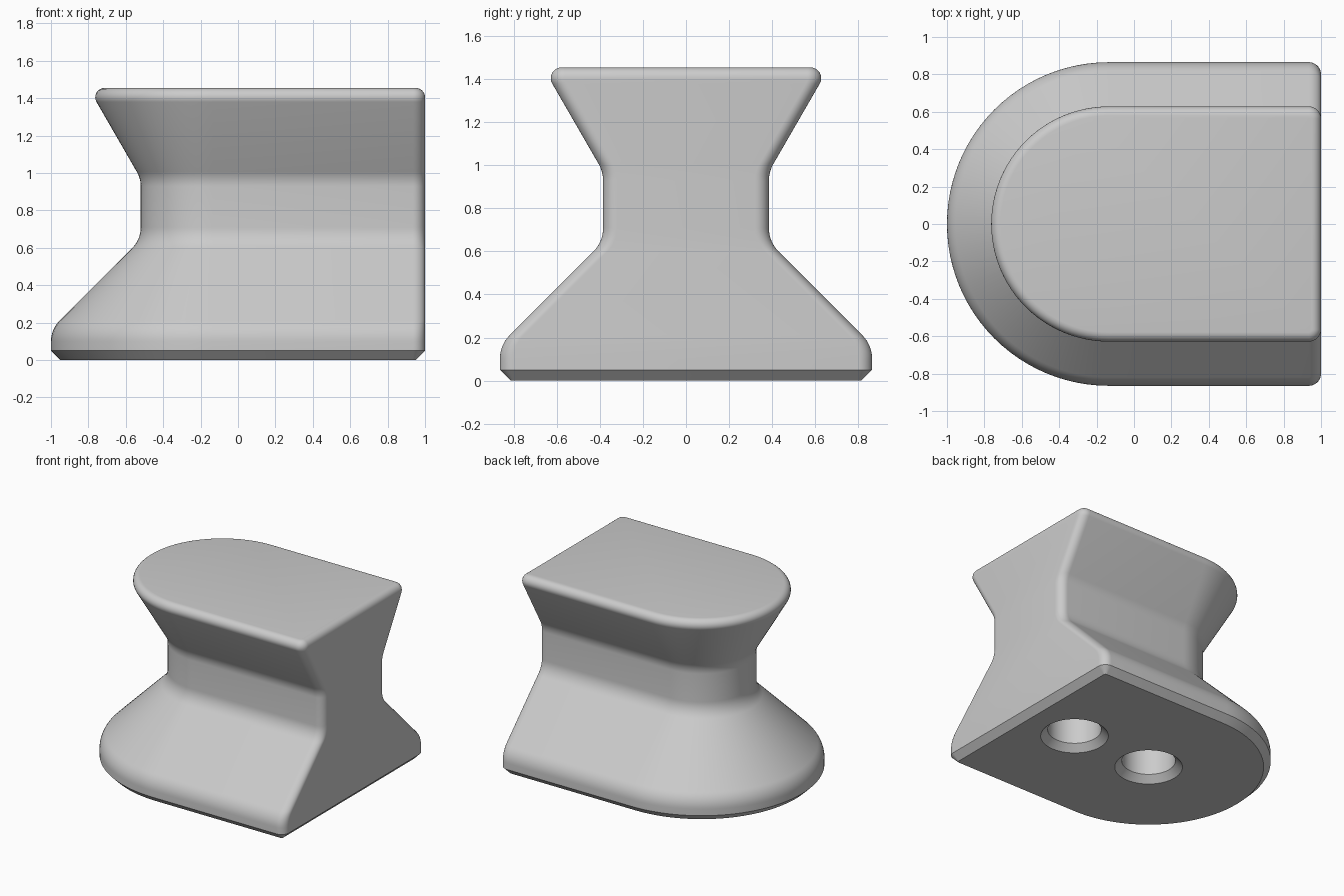
import bpy
import bmesh
from math import sin, cos, tan, pi, sqrt
from mathutils import Vector

if "Cube" in bpy.data.objects:
    bpy.data.objects.remove(bpy.data.objects["Cube"], do_unlink=True)

HEIGHT = 1.455
BACK = 1.0         # flat end of the block
CENTRE = -0.135    # centre of the rounded end
EDGE = 0.05        # top rounding and bottom chamfer
CORNER = 0.065     # rounding of the upright corners

grey = bpy.data.materials.new("grey")
grey.use_nodes = True
grey.diffuse_color = (0.6, 0.6, 0.6, 1)
grey.node_tree.nodes["Principled BSDF"].inputs["Base Color"].default_value = (0.6, 0.6, 0.6, 1)


def fillet(prev, corner, nxt, radius, steps=8):
    """Points of a tangent arc that rounds a profile corner."""
    p, c, n = Vector(prev), Vector(corner), Vector(nxt)
    a, b = (p - c).normalized(), (n - c).normalized()
    half = a.angle(b) / 2
    mid = c + (a + b).normalized() * radius / sin(half)
    start = (c + a * radius / tan(half) - mid).normalized()
    end = (c + b * radius / tan(half) - mid).normalized()
    sweep = pi - 2 * half
    arc = []
    for i in range(steps + 1):
        t = sweep * i / steps
        arc.append(mid + (start * sin(sweep - t) + end * sin(t)) * radius / sin(sweep))
    return arc


def loft(name, rings):
    """Closed solid through rings of equal point count."""
    bm = bmesh.new()
    loops = [[bm.verts.new(p) for p in ring] for ring in rings]
    for low, high in zip(loops, loops[1:]):
        for i in range(len(low)):
            j = (i + 1) % len(low)
            bm.faces.new((low[i], low[j], high[j], high[i]))
    bm.faces.new(loops[0][::-1])
    bm.faces.new(loops[-1])
    bmesh.ops.recalc_face_normals(bm, faces=bm.faces)
    mesh = bpy.data.meshes.new(name)
    bm.to_mesh(mesh)
    bm.free()
    mesh.materials.append(grey)
    obj = bpy.data.objects.new(name, mesh)
    bpy.context.collection.objects.link(obj)
    return obj


def outline(r, z):
    """D-shaped section of half width r at height z."""
    inset = max(0, EDGE - z)
    rise = min(EDGE, z - (HEIGHT - EDGE))
    if rise > 0:
        inset = EDGE - sqrt(max(0, EDGE ** 2 - rise ** 2))
    back, c = BACK - inset, CORNER - inset
    pts = [(CENTRE + r * cos(t), r * sin(t), z)
           for t in (pi / 2 + pi * i / 48 for i in range(49))]
    for side, first in ((-1, -pi / 2), (1, 0)):
        for i in range(9):
            t = first + pi / 2 * i / 8
            pts.append((back - c + c * cos(t), side * (r - c) + c * sin(t), z))
    return pts


# Waisted body: wide foot, narrow neck, flared top
corners = [(0.865, EDGE), (0.865, 0.165), (0.385, 0.645),
           (0.385, 0.97), (0.665, HEIGHT), (0, HEIGHT)]
profile = [(0.865 - EDGE, 0), corners[0]]
for i, radius in enumerate((0.157, 0.157, 0.157, EDGE), start=1):
    profile += fillet(corners[i - 1], corners[i], corners[i + 1], radius)
body = loft("waisted_block", [outline(r, z) for r, z in profile])

# Two chamfered blind holes in the underside
for x in (CENTRE, 0.55):
    hole = [(0.25, -0.01), (0.19, 0.05), (0.19, 0.5)]
    cutter = loft("hole_cutter", [[(x + r * cos(2 * pi * i / 48), r * sin(2 * pi * i / 48), z)
                                   for i in range(48)] for r, z in hole])
    cutter.hide_render = True
    cut = body.modifiers.new("hole", "BOOLEAN")
    cut.operation = "DIFFERENCE"
    cut.solver = "EXACT"
    cut.object = cutter
    bpy.context.view_layer.objects.active = body
    bpy.ops.object.modifier_apply(modifier=cut.name)
    bpy.data.objects.remove(cutter, do_unlink=True)

bpy.ops.object.select_all(action="DESELECT")
body.select_set(True)
bpy.context.view_layer.objects.active = body
bpy.ops.object.shade_smooth_by_angle(angle=pi / 6)
